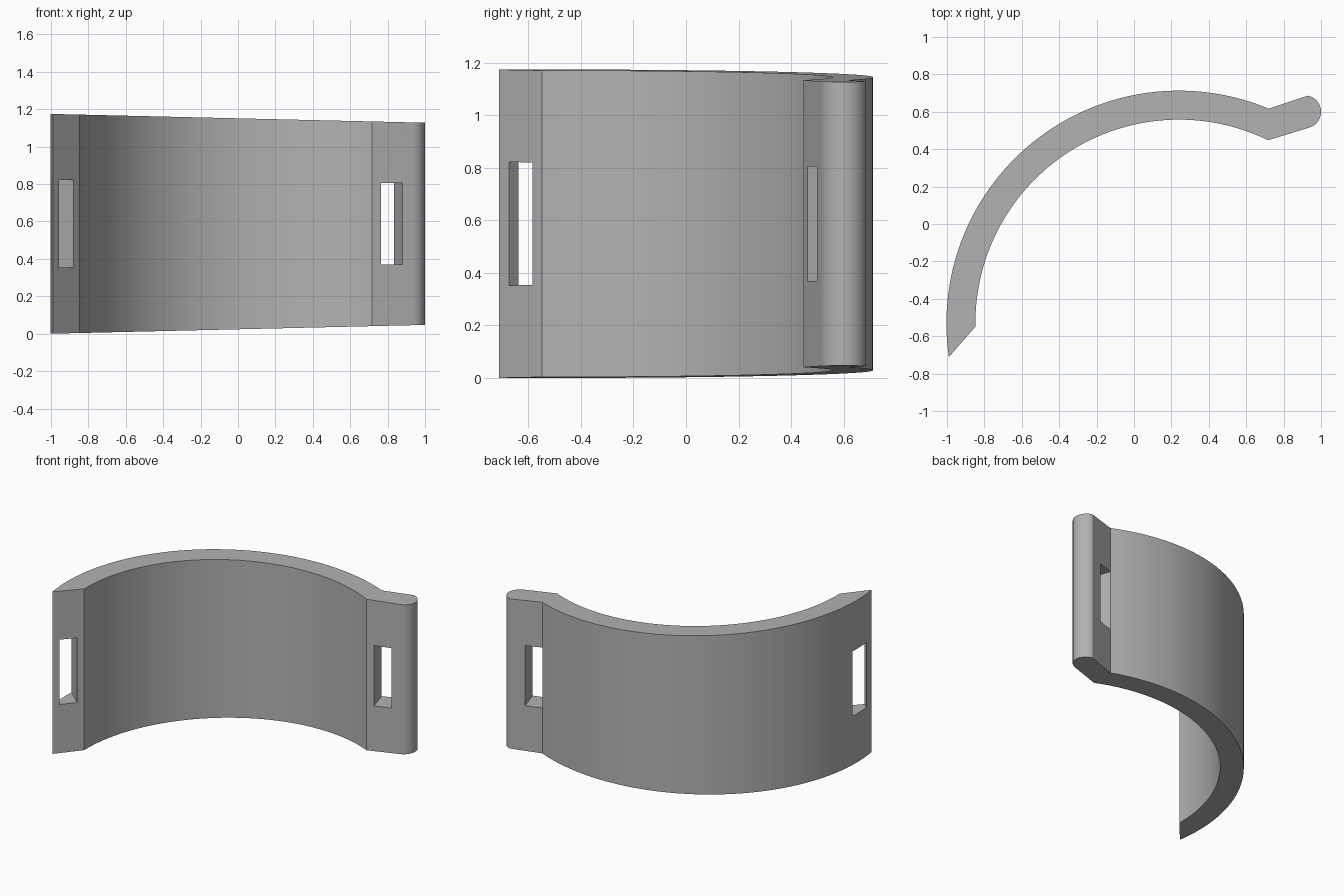
import bpy, bmesh
from math import cos, sin, radians
from mathutils import Vector

cube = bpy.data.objects.get("Cube")
if cube:
    bpy.data.objects.remove(cube, do_unlink=True)

MID_Z = 0.5875
CENTRE = Vector((0.24, -0.53))
OUTER_R, INNER_R = 1.243, 1.088

grey = bpy.data.materials.new("plain grey")
grey.use_nodes = True
colour = (0.45, 0.45, 0.45, 1)
grey.diffuse_color = colour
grey.node_tree.nodes["Principled BSDF"].inputs["Base Color"].default_value = colour


def arc(centre, radius, start, end, steps):
    """Points along a circular arc, angles in degrees."""
    angles = [radians(start + (end - start) * i / steps) for i in range(steps + 1)]
    return [centre + radius * Vector((cos(a), sin(a))) for a in angles]


def tapered_prism(name, outline, fraction):
    """Extrude a plan outline; its height shrinks gently towards +x."""
    bm = bmesh.new()
    rings = []
    for side in (-1, 1):
        rings.append([bm.verts.new((p.x, p.y, MID_Z + side * fraction * (0.564 - 0.0235 * p.x)))
                      for p in outline])
    low, high = rings
    bm.faces.new(low[::-1])
    bm.faces.new(high)
    for i in range(len(outline)):
        j = (i + 1) % len(outline)
        bm.faces.new((low[i], low[j], high[j], high[i]))
    bmesh.ops.recalc_face_normals(bm, faces=bm.faces)
    mesh = bpy.data.meshes.new(name)
    bm.to_mesh(mesh)
    bm.free()
    mesh.materials.append(grey)
    obj = bpy.data.objects.new(name, mesh)
    bpy.context.collection.objects.link(obj)
    return obj


def slot_cutter(name, start, end, depth):
    """Slot cutter running square to the flat face between two points."""
    a, b = Vector(start), Vector(end)
    along = (b - a).normalized()
    inward = Vector((-along.y, along.x))
    outline = [a - inward * 0.05, b - inward * 0.05, b + inward * depth, a + inward * depth]
    return tapered_prism(name, outline, 0.4)


# Curved band with a bevelled end and an angled, round-tipped tab
outline = arc(CENTRE, INNER_R, 181, 64, 64)
outline += arc(Vector((0.912, 0.6)), 0.088, -72, 78, 20)
outline += arc(CENTRE, OUTER_R, 67.3, 188.4, 72)
band = tapered_prism("curved_band", outline, 1)

# Strap slots through both ends
cutters = [slot_cutter("tab_slot_cutter", (0.765, 0.464), (0.88, 0.499), 0.3),
           slot_cutter("bevel_slot_cutter", (-0.955, -0.677), (-0.875, -0.589), 0.35)]
bpy.context.view_layer.objects.active = band
for cutter in cutters:
    cutter.hide_render = True
    cut = band.modifiers.new("slot", "BOOLEAN")
    cut.operation, cut.solver, cut.object = "DIFFERENCE", "EXACT", cutter
    bpy.ops.object.modifier_apply(modifier=cut.name)
    bpy.data.objects.remove(cutter, do_unlink=True)

# Smooth curves with crisp edges
bpy.ops.object.select_all(action="DESELECT")
band.select_set(True)
bpy.ops.object.shade_smooth_by_angle(angle=radians(15))
